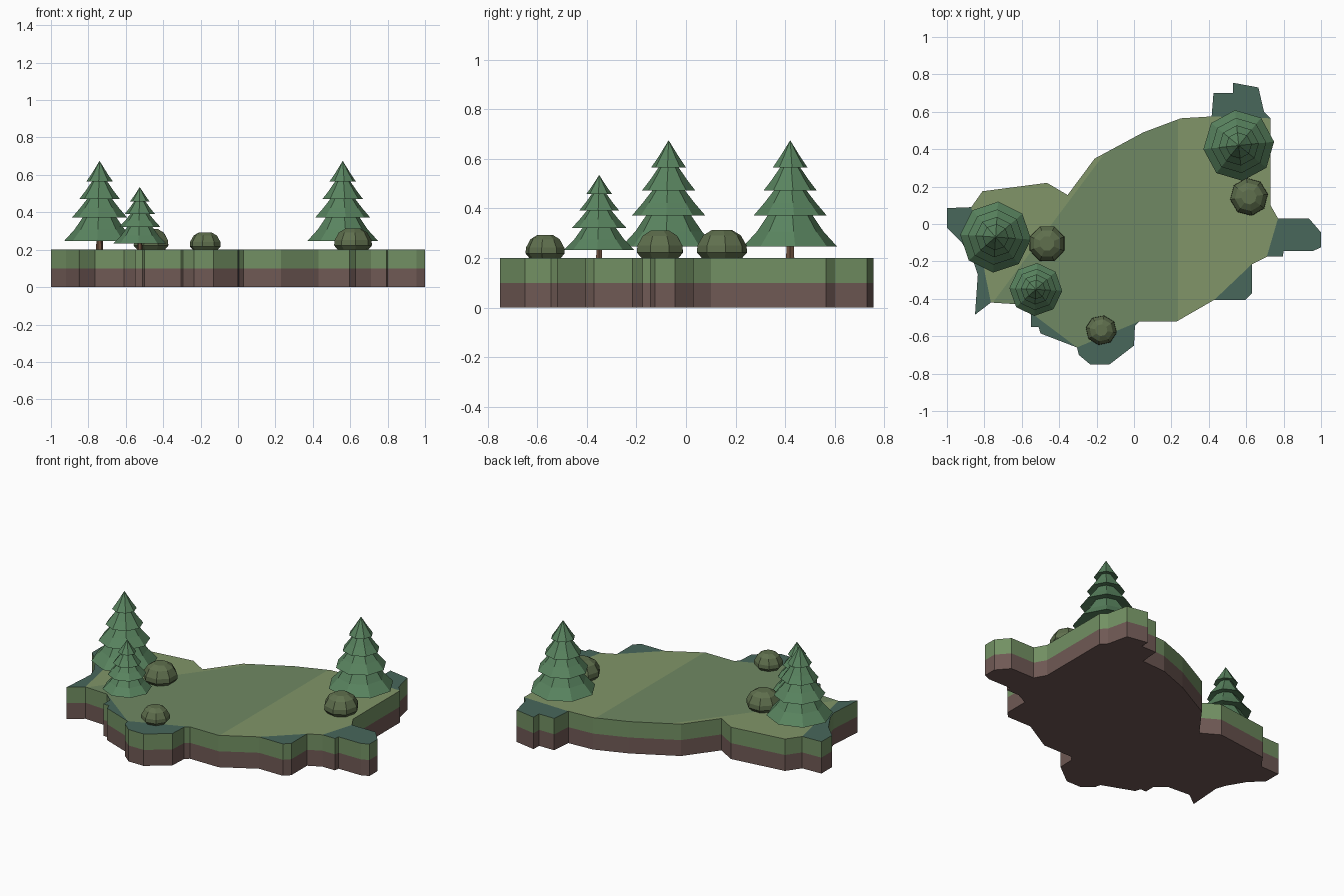
import bpy, bmesh
from math import sin, cos, radians, pi

if "Cube" in bpy.data.objects:
    bpy.data.objects.remove(bpy.data.objects["Cube"])


def mat(name, rgb):
    m = bpy.data.materials.new(name)
    m.diffuse_color = (*rgb, 1)
    m.use_nodes = True
    m.node_tree.nodes["Principled BSDF"].inputs["Base Color"].default_value = m.diffuse_color
    return m


GRASS = mat("grass", (0.16, 0.25, 0.125))
LIGHT = mat("light_grass", (0.22, 0.30, 0.14))
TEAL = mat("teal_moss", (0.065, 0.135, 0.105))
SIDE = mat("turf_side", (0.17, 0.28, 0.125))
EARTH = mat("earth", (0.16, 0.10, 0.09))
LEAF = mat("pine_needles", (0.10, 0.23, 0.115))
BARK = mat("bark", (0.16, 0.085, 0.05))
ROCK = mat("mossy_rock", (0.115, 0.16, 0.075))


def finish(name, bm, mats, recalc=True):
    if recalc:
        bmesh.ops.recalc_face_normals(bm, faces=bm.faces)
    me = bpy.data.meshes.new(name)
    bm.to_mesh(me)
    bm.free()
    for m in mats:
        me.materials.append(m)
    ob = bpy.data.objects.new(name, me)
    bpy.context.collection.objects.link(ob)
    return ob


def lathe(name, profile, sides, centre, turn, material, sx=1, sy=1):
    """Revolve (radius, z) points, listed from bottom to top, into a flat-faced solid."""
    bm = bmesh.new()
    rings = []
    for r, z in profile:
        n = 1 if r == 0 else sides
        rings.append([bm.verts.new((centre[0] + r * sx * cos(turn + 2 * pi * i / sides),
                                    centre[1] + r * sy * sin(turn + 2 * pi * i / sides), z))
                      for i in range(n)])
    for a, b in zip(rings, rings[1:]):
        for i in range(sides):
            j = (i + 1) % sides
            if len(a) == 1:
                bm.faces.new((a[0], b[j], b[i]))
            elif len(b) == 1:
                bm.faces.new((a[i], a[j], b[0]))
            else:
                bm.faces.new((a[i], a[j], b[j], b[i]))
    for ring in (rings[0], rings[-1]):
        if len(ring) > 1:
            bm.faces.new(ring)
    return finish(name, bm, [material])


# Island outline, clockwise from the left tip
outline = [(-.87, .09), (-.81, .175), (-.465, .22), (-.355, .155), (-.21, .35), (.05, .49),
           (.25, .565), (.415, .575), (.425, .70), (.53, .70), (.53, .755), (.665, .73),
           (.695, .60), (.73, .565), (.73, .10), (.77, .03), (.935, .03), (1, -.045),
           (1, -.125), (.955, -.145), (.80, -.145), (.795, -.175), (.71, -.175), (.63, -.215),
           (.63, -.37), (.595, -.405), (.43, -.405), (.23, -.52), (.03, -.52), (.005, -.545),
           (0, -.65), (-.13, -.75), (-.235, -.75), (-.295, -.70), (-.305, -.66), (-.50, -.585),
           (-.51, -.55), (-.55, -.55), (-.55, -.485), (-.61, -.43), (-.765, -.42),
           (-.85, -.485), (-.835, -.27), (-.855, -.21), (-.92, -.10), (-1, -.02), (-1, .085)]
# Teal lobes: first and last outline index of each
lobes = [(7, 13), (15, 22), (23, 26), (28, 34), (34, 39), (40, 47)]

bm = bmesh.new()
n = len(outline)
low, mid, top = [[bm.verts.new((x, y, z)) for x, y in outline] for z in (0, .1, .2)]
bm.faces.new(low).material_index = 4
for i in range(n):
    j = (i + 1) % n
    bm.faces.new((low[j], low[i], mid[i], mid[j])).material_index = 4
    bm.faces.new((mid[j], mid[i], top[i], top[j])).material_index = 3
inner = set()
for a, b in lobes:
    bm.faces.new([top[k % n] for k in range(b, a - 1, -1)]).material_index = 2
    inner.update(range(a + 1, b))
meadow = bm.faces.new([top[k] for k in range(n - 1, -1, -1) if k not in inner])

# Mown stripes across the meadow
tris = bmesh.ops.triangulate(bm, faces=[meadow])["faces"]
for f in tris:
    f.material_index = 5
cuts = [((.235, 0, 0), (1, 0, 0)), ((-.44, 0, 0), (.8, -.6, 0))]
for co, no in cuts:
    faces = [f for f in bm.faces if f.material_index == 5]
    geom = faces + list({e for f in faces for e in f.edges}) + list({v for f in faces for v in f.verts})
    bmesh.ops.bisect_plane(bm, geom=geom, plane_co=co, plane_no=no, dist=1e-5)
for f in bm.faces:
    if f.material_index == 5:
        c = f.calc_center_median()
        light = c.x > .235 or .8 * (c.x + .44) - .6 * c.y < 0
        f.material_index = 1 if light else 0
finish("island", bm, [GRASS, LIGHT, TEAL, SIDE, EARTH])

# Pine trees: tiered crown (radius, height above ground) on a thin trunk
crown = [(0, .065), (.19, .047), (.135, .107), (.082, .185), (.148, .172), (.105, .222),
         (.06, .28), (.108, .272), (.075, .315), (.036, .372), (.07, .366), (.04, .41), (0, .475)]
trees = [("left_pine", -.74, -.07, 1, 1, -4), ("right_pine", .56, .42, 1, 1, 6),
         ("small_pine", -.525, -.35, .745, .705, -3)]
for name, x, y, s, h, turn in trees:
    lathe(name + "_crown", [(r * s, .2 + z * h) for r, z in crown], 8, (x, y), radians(turn), LEAF)
    lathe(name + "_trunk", [(.019 * s, .2), (.016 * s, .2 + .08 * h)], 6, (x, y), 0, BARK)

# Mossy boulders with a tucked-in base
boulder = [(.08, .2), (.1, .222), (.098, .25), (.075, .29), (.04, .311)]
for name, x, y, s, h, turn, sx in [("boulder_left", -.465, -.105, 1, 1, 22, 1),
                                   ("boulder_right", .615, .145, 1.02, 1.02, 8, 1),
                                   ("boulder_front", -.175, -.568, .8, .84, 35, 1.05)]:
    lathe(name, [(r * s, .2 + (z - .2) * h) for r, z in boulder], 8, (x, y), radians(turn), ROCK, sx)
